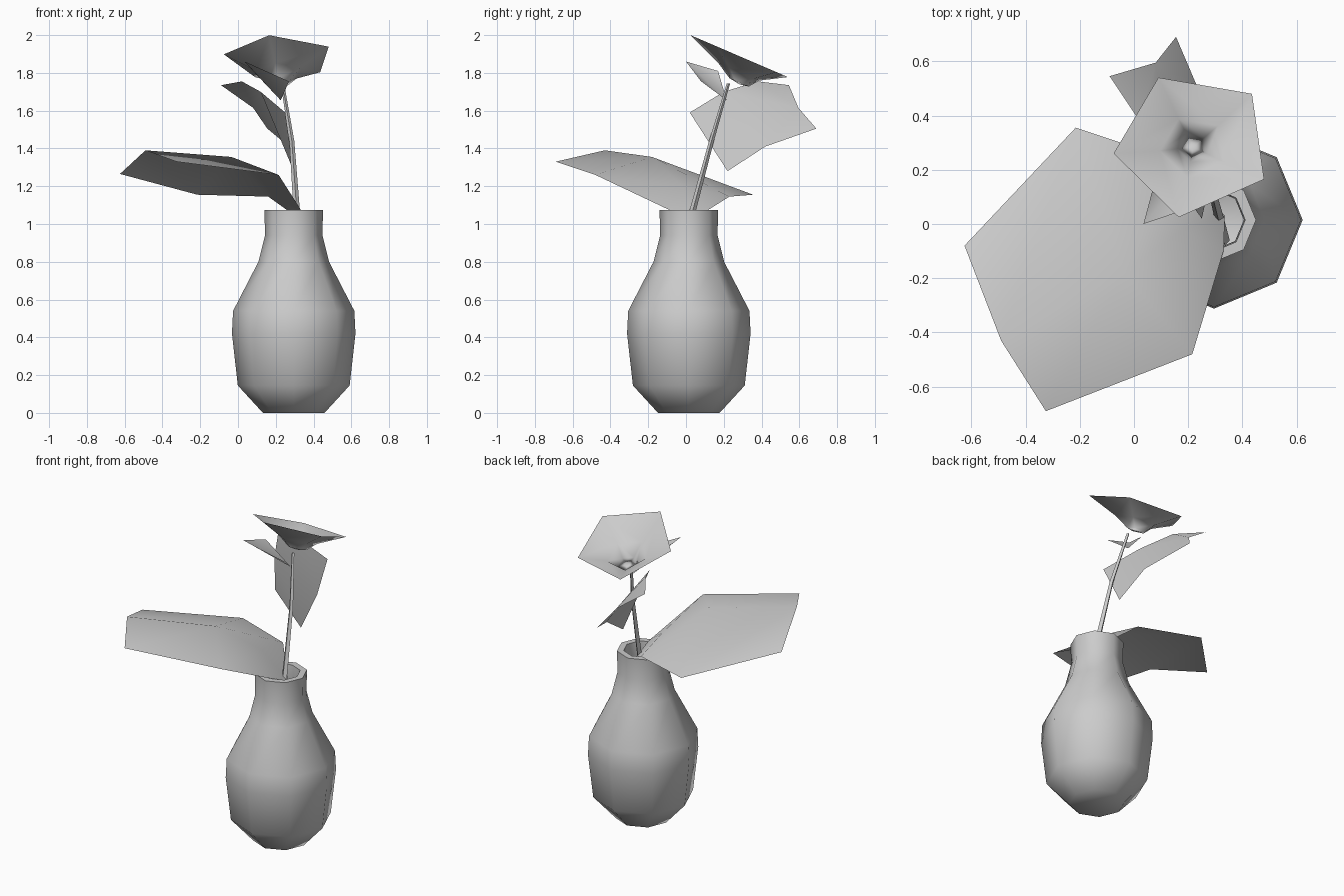
import bpy, bmesh, math
from mathutils import Vector

if "Cube" in bpy.data.objects:
    bpy.data.objects.remove(bpy.data.objects["Cube"], do_unlink=True)

grey = bpy.data.materials.new("plain grey")
grey.use_nodes = True
grey.diffuse_color = (0.6, 0.6, 0.6, 1)
grey.node_tree.nodes["Principled BSDF"].inputs["Base Color"].default_value = (0.6, 0.6, 0.6, 1)


def build(name, points, faces, angle=180, fix_normals=False):
    mesh = bpy.data.meshes.new(name)
    mesh.from_pydata([tuple(p) for p in points], [], faces)
    if fix_normals:
        bm = bmesh.new()
        bm.from_mesh(mesh)
        bmesh.ops.recalc_face_normals(bm, faces=bm.faces)
        bm.to_mesh(mesh)
        bm.free()
    mesh.materials.append(grey)
    obj = bpy.data.objects.new(name, mesh)
    bpy.context.collection.objects.link(obj)
    bpy.ops.object.select_all(action="DESELECT")
    obj.select_set(True)
    bpy.context.view_layer.objects.active = obj
    bpy.ops.object.shade_smooth_by_angle(angle=math.radians(angle))
    return obj


def bridge(rings, sides):
    """Quads joining consecutive closed rings of points."""
    return [(r * sides + i, r * sides + (i + 1) % sides,
             (r + 1) * sides + (i + 1) % sides, (r + 1) * sides + i)
            for r in range(rings - 1) for i in range(sides)]


# Vase: an eight-sided lathe, outside wall, rim, then inside wall
SIDES = 8
outside = [(0.163, 0), (0.296, 0.145), (0.327, 0.42), (0.321, 0.54),
           (0.187, 0.8), (0.152, 0.94), (0.155, 1.075)]
inside = [(0.115, 1.075), (0.11, 0.94), (0.145, 0.8), (0.28, 0.54),
          (0.285, 0.42), (0.255, 0.145), (0.14, 0.04)]
profile = outside + inside
vase_points = [(0.295 + r * math.cos(math.tau * i / SIDES),
                0.015 + r * math.sin(math.tau * i / SIDES), z)
               for r, z in profile for i in range(SIDES)]
last = (len(profile) - 1) * SIDES
vase_faces = bridge(len(profile), SIDES)
vase_faces += [tuple(reversed(range(SIDES))), tuple(range(last, last + SIDES))]
build("vase", vase_points, vase_faces, 55, True)

# Stem: a tapering four-sided tube
path = [(0.335, -0.06, 0.72, 0.018), (0.31, 0.038, 1.08, 0.017),
        (0.285, 0.135, 1.44, 0.013), (0.235, 0.225, 1.745, 0.009)]
stem_points = [(x + r * math.cos(math.tau * i / 4), y + r * math.sin(math.tau * i / 4), z)
               for x, y, z, r in path for i in range(4)]
build("stem", stem_points, bridge(4, 4) + [(3, 2, 1, 0), (12, 13, 14, 15)], 60, True)

# Flower: a tilted five-cornered trumpet narrowing to a small cup
corners = [(0.48, 0.165), (0.435, 0.48), (0.09, 0.54), (-0.075, 0.26), (0.165, 0.025)]
rim = [Vector((x, y, 2.01 - 0.43 * y)) for x, y in corners]
centre = sum(rim, Vector()) / 5
flower_points = list(rim)
for scale, dip in ((0.42, 0.08), (0.2, 0.135)):
    flower_points += [centre + (p - centre) * scale + Vector((0, -0.01, -dip)) for p in rim]
flower_points.append(centre + Vector((0, -0.01, -0.145)))
flower_faces = [tuple(reversed(f)) for f in bridge(3, 5)]
flower_faces += [(10 + i, 10 + (i + 1) % 5, 15) for i in range(5)]
build("flower", flower_points, [tuple(f) for f in flower_faces])

# Large drooping leaf: three rows across a ridge, closing to a point in the neck
big = [(-0.325, -0.69, 1.33), (-0.49, -0.43, 1.39), (-0.625, -0.08, 1.265),
       (0.215, -0.48, 1.26), (-0.035, -0.18, 1.355), (-0.215, 0.355, 1.155),
       (0.33, -0.1, 1.08), (0.18, -0.02, 1.2), (0.16, 0.23, 1.145),
       (0.335, 0.03, 1.02)]
big_faces = [(r + c, r + c + 3, r + c + 4, r + c + 1) for r in (0, 3) for c in (0, 1)]
build("large_leaf", big, big_faces + [(6, 9, 7), (7, 9, 8)])

# Middle leaf: a wide notched blade behind the stem
middle = [(0.295, 0.22, 1.28), (0.27, 0.42, 1.41), (0.155, 0.69, 1.505),
          (0.08, 0.595, 1.615), (-0.09, 0.545, 1.735), (0.02, 0.38, 1.755),
          (0.12, 0.2, 1.7), (0.25, 0.02, 1.59)]
build("middle_leaf", middle, [(0, 1, 6, 7), (1, 2, 3, 6), (3, 4, 5, 6)])

# Small leaf: a folded diamond under the flower
small = [(0.226, 0.215, 1.655), (0.27, 0.08, 1.755), (0.035, 0, 1.86), (0.08, 0.17, 1.81)]
build("small_leaf", small, [(0, 1, 2), (0, 2, 3)])
